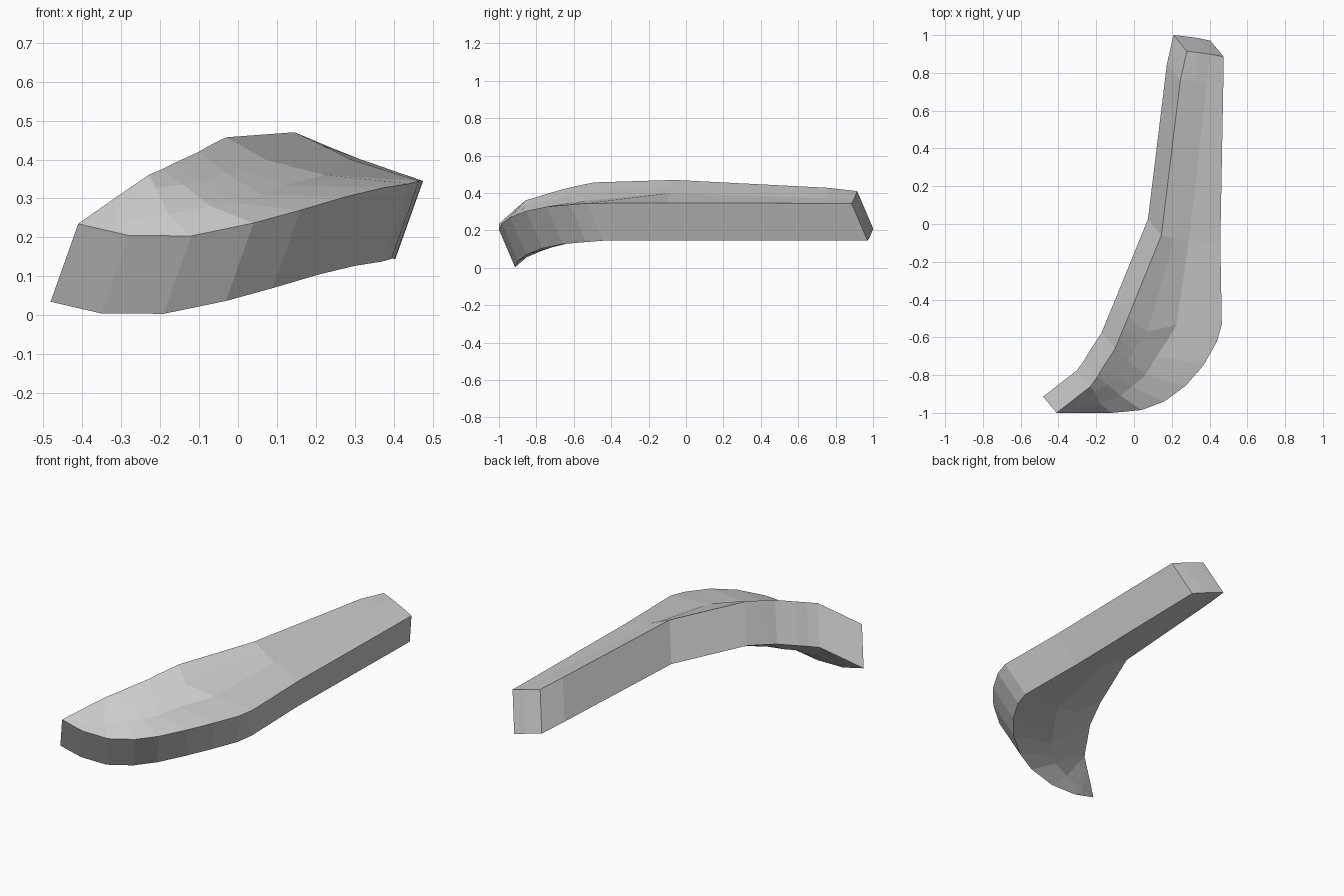
import bpy, bmesh
from mathutils import Vector

# Slanted thickness of the slab
THICK = Vector((-0.071, 0.086, -0.2))

# Cross-sections of the top skin: inner edge, two ridge points, outer edge
SECTIONS = [
    [(.28, .915, .41), (.345, .907, .39), (.405, .899, .369), (.475, .885, .345)],
    [(.245, .76, .428), (.315, .755, .4), (.385, .75, .372), (.473, .75, .345)],
    [(.145, -.06, .47), (.215, -.075, .437), (.29, -.09, .4), (.457, -.1, .347)],
    [(-.03, -.49, .457), (.07, -.57, .40), (.225, -.535, .36), (.465, -.53, .345)],
    [(-.055, -.55, .445), (.035, -.62, .388), (.18, -.61, .349), (.44, -.62, .338)],
    [(-.08, -.61, .432), (.0, -.67, .377), (.12, -.70, .335), (.37, -.745, .327)],
    [(-.1, -.66, .42), (-.03, -.72, .365), (.06, -.80, .31), (.275, -.855, .304)],
    [(-.165, -.76, .39), (-.09, -.81, .342), (-.01, -.86, .29), (.16, -.94, .27)],
    [(-.195, -.81, .375), (-.14, -.85, .335), (-.07, -.91, .28), (.04, -.985, .237)],
    [(-.23, -.86, .36), (-.21, -.89, .327), (-.18, -.95, .26), (-.12, -1, .204)],
    [(-.32, -.93, .298), (-.315, -.95, .272), (-.31, -.98, .238), (-.28, -1, .205)],
]
TIP = (-.41, -1, .235)

bm = bmesh.new()
rows = [[bm.verts.new(p) for p in s] for s in SECTIONS]
tip = bm.verts.new(TIP)

# Curved top skin, closing to a point at the front
for a, b in zip(rows, rows[1:]):
    for i in range(3):
        bm.faces.new((a[i], b[i], b[i + 1], a[i + 1]))
for i in range(3):
    bm.faces.new((rows[-1][i], tip, rows[-1][i + 1]))

# Underside and edge walls: copy the skin down and bridge the rims
top = bm.faces[:]
rim = [e for e in bm.edges if e.is_boundary]
copy = bmesh.ops.duplicate(bm, geom=bm.verts[:] + bm.edges[:] + top)
vmap = copy["vert_map"]
bmesh.ops.translate(bm, vec=THICK,
                    verts=[g for g in copy["geom"] if isinstance(g, bmesh.types.BMVert)])
for e in rim:
    a, b = e.verts
    bm.faces.new((a, b, vmap[b], vmap[a]))
bmesh.ops.recalc_face_normals(bm, faces=bm.faces[:])

mesh = bpy.data.meshes.new("curved_slab")
bm.to_mesh(mesh)
bm.free()
slab = bpy.data.objects.new("curved_slab", mesh)
bpy.context.collection.objects.link(slab)
